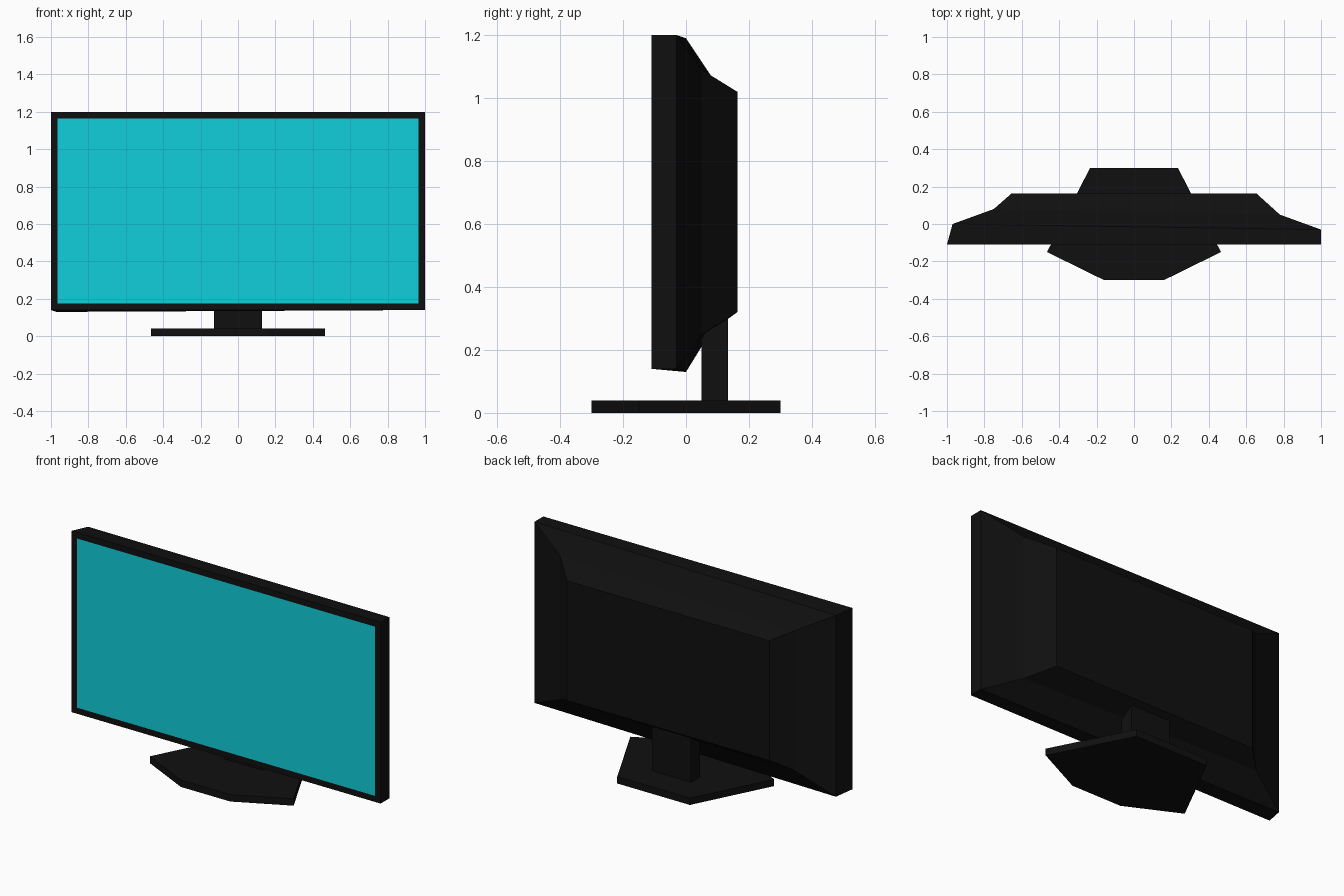
import bpy, bmesh

cube = bpy.data.objects.get("Cube")
if cube:
    bpy.data.objects.remove(cube, do_unlink=True)


def make_material(name, color):
    mat = bpy.data.materials.new(name)
    mat.use_nodes = True
    mat.diffuse_color = color
    mat.node_tree.nodes["Principled BSDF"].inputs["Base Color"].default_value = color
    return mat


black = make_material("black plastic", (0.005, 0.005, 0.005, 1))
cyan = make_material("cyan screen", (0.005, 0.62, 0.71, 1))


def loft(name, rings, materials):
    """Closed solid through a series of rings with equal point counts."""
    bm = bmesh.new()
    loops = [[bm.verts.new(p) for p in ring] for ring in rings]
    for a, b in zip(loops, loops[1:]):
        for i in range(len(a)):
            j = (i + 1) % len(a)
            bm.faces.new((a[i], a[j], b[j], b[i]))
    first = bm.faces.new(loops[0])
    bm.faces.new(loops[-1])
    bmesh.ops.recalc_face_normals(bm, faces=bm.faces[:])
    # Front panel is framed by an inset bezel
    if len(materials) > 1:
        bmesh.ops.inset_region(bm, faces=[first], thickness=0.05)
        first.material_index = 1
    mesh = bpy.data.meshes.new(name)
    bm.to_mesh(mesh)
    bm.free()
    for mat in materials:
        mesh.materials.append(mat)
    obj = bpy.data.objects.new(name, mesh)
    bpy.context.collection.objects.link(obj)
    return obj


def prism(name, outline, z0, z1):
    return loft(name, [[(x, y, z) for x, y in outline] for z in (z0, z1)], [black])


# Housing: each side is a profile of (x, y, bottom, top), from front to back
right_side = [(-1, -0.11, 0.14, 1.2), (-0.97, 0, 0.13, 1.19),
              (-0.75, 0.08, 0.26, 1.07), (-0.655, 0.163, 0.32, 1.02)]
left_side = [(1, -0.11, 0.14, 1.2), (1, -0.03, 0.14, 1.2),
             (0.78, 0.05, 0.25, 1.09), (0.655, 0.163, 0.32, 1.02)]
rings = []
for (xa, ya, ba, ta), (xb, yb, bb, tb) in zip(right_side, left_side):
    rings.append([(xa, ya, ba), (xb, yb, bb), (xb, yb, tb), (xa, ya, ta)])
loft("screen_housing", rings, [black, cyan])

# Neck
prism("stand_neck", [(-0.127, 0.05), (0.127, 0.05), (0.127, 0.133), (-0.127, 0.133)],
      0.03, 0.4)

# Base: half outline mirrored across x
half = [(0.16, -0.3), (0.465, -0.15), (0.235, 0.3)]
prism("stand_base", half + [(-x, y) for x, y in reversed(half)], 0, 0.04)
